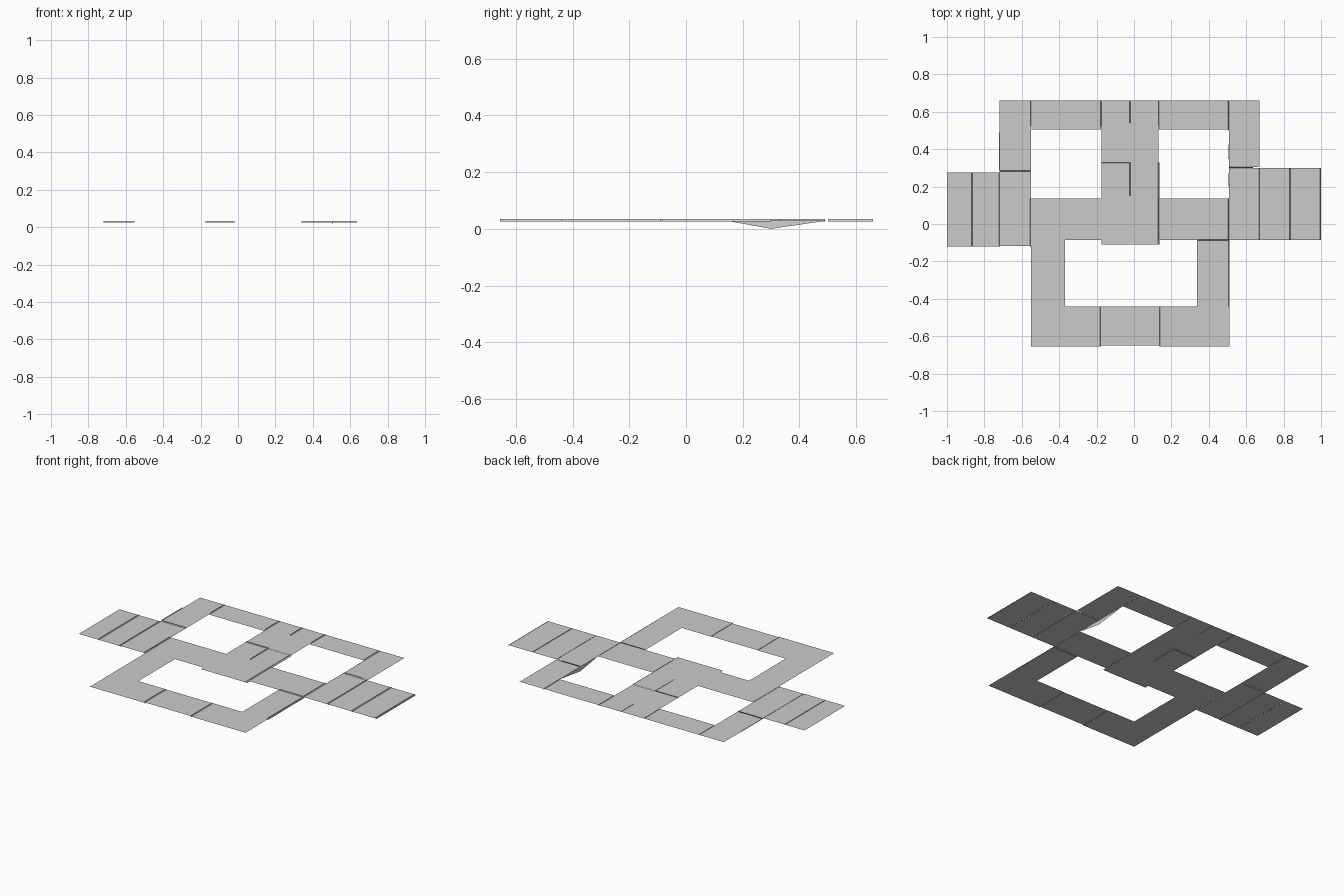
import bpy
import bmesh

Z = 0.03          # floor level
LIP = 0.004       # half height of the little step at each joint
LEAN = 0.003      # half width of that step seen from above


def make_mesh(name, quads):
    """Build one sheet object from a list of corner loops."""
    bm = bmesh.new()
    for corners in quads:
        bm.faces.new([bm.verts.new(c) for c in corners])
    bmesh.ops.remove_doubles(bm, verts=bm.verts, dist=0.0002)
    me = bpy.data.meshes.new(name)
    bm.to_mesh(me)
    bm.free()
    ob = bpy.data.objects.new(name, me)
    bpy.context.collection.objects.link(ob)
    return ob


def rect(x0, x1, y0, y1, z=Z):
    return [(x0, y0, z), (x1, y0, z), (x1, y1, z), (x0, y1, z)]


def seam_x(x, y0, y1):
    """Steep step running along y."""
    return [(x - LEAN, y0, Z + LIP), (x + LEAN, y0, Z - LIP),
            (x + LEAN, y1, Z - LIP), (x - LEAN, y1, Z + LIP)]


def seam_y(y, x0, x1):
    """Steep step running along x."""
    return [(x0, y - LEAN, Z - LIP), (x1, y - LEAN, Z - LIP),
            (x1, y + LEAN, Z + LIP), (x0, y + LEAN, Z + LIP)]


# Floor panels, grouped by wing
make_mesh("left_wing_floor", [
    rect(-1.0, -0.867, -0.12, 0.275),
    rect(-0.863, -0.72, -0.12, 0.275),
    rect(-0.72, -0.552, -0.117, 0.28),
])
make_mesh("right_wing_floor", [
    rect(0.507, 0.67, -0.085, 0.30),
    rect(0.67, 0.833, -0.085, 0.30),
    rect(0.837, 1.0, -0.085, 0.30),
])
make_mesh("upper_corridor_floor", [
    rect(-0.72, -0.552, 0.285, 0.66),
    rect(-0.55, -0.177, 0.505, 0.66),
    rect(0.135, 0.503, 0.505, 0.66),
    rect(0.507, 0.67, 0.305, 0.66),
])
make_mesh("central_floor", [
    rect(-0.175, -0.02, 0.327, 0.66),
    rect(-0.02, 0.132, 0.327, 0.66),
    rect(-0.175, 0.132, 0.135, 0.325),
    rect(-0.175, 0.132, -0.11, 0.135),
    rect(-0.55, -0.175, -0.085, 0.135),
    rect(0.134, 0.505, -0.085, 0.135),
])
make_mesh("lower_corridor_floor", [
    rect(-0.55, -0.37, -0.44, -0.085),
    rect(0.337, 0.51, -0.44, -0.087),
    rect(-0.55, -0.18, -0.655, -0.44),
    rect(-0.178, 0.138, -0.65, -0.442),
    rect(0.14, 0.51, -0.655, -0.44),
])

# Joints between the panels
along_y = [
    (-0.865, -0.12, 0.275), (-0.72, -0.12, 0.275), (-0.72, 0.29, 0.49),
    (-0.554, -0.12, 0.135), (-0.551, 0.52, 0.66), (-0.176, 0.52, 0.66),
    (-0.02, 0.54, 0.66), (0.134, 0.52, 0.66), (0.505, 0.50, 0.66),
    (-0.02, 0.15, 0.325), (0.132, -0.11, 0.33), (0.505, -0.085, 0.135),
    (0.67, -0.085, 0.30), (0.835, -0.085, 0.30), (0.997, -0.085, 0.30),
    (0.508, -0.44, -0.09), (-0.179, -0.655, -0.442), (0.139, -0.655, -0.442),
]
along_x = [
    (0.282, -0.72, -0.553), (0.326, -0.175, -0.02),
    (0.302, 0.507, 0.635), (-0.086, 0.34, 0.51),
]
make_mesh("panel_joints",
          [seam_x(*s) for s in along_y] + [seam_y(*s) for s in along_x])

# Hanging flap on the inner edge of the right opening
make_mesh("hanging_flap", [[
    (0.505, 0.135, Z), (0.509, 0.30, 0.0), (0.505, 0.505, Z),
    (0.507, 0.305, Z),
]])
